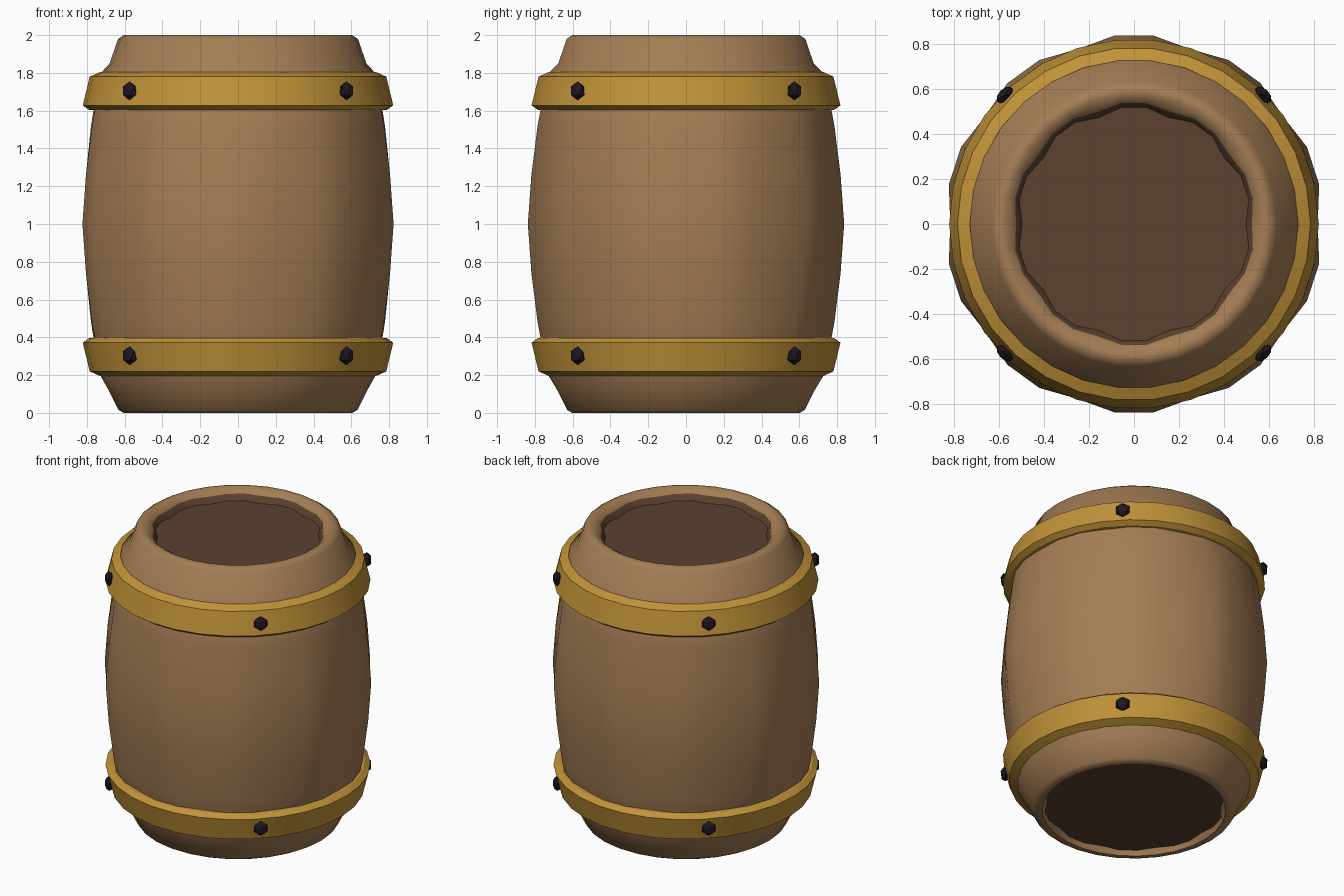
import bpy, bmesh, math
from mathutils import Matrix, Vector

if "Cube" in bpy.data.objects:
    bpy.data.objects.remove(bpy.data.objects["Cube"])

SIDES = 30  # ten staves, three segments each


def material(name, color):
    m = bpy.data.materials.new(name)
    m.diffuse_color = (*color, 1)
    m.use_nodes = True
    m.node_tree.nodes["Principled BSDF"].inputs["Base Color"].default_value = m.diffuse_color
    return m


WOOD = material("wood", (0.37, 0.205, 0.09))
DARK = material("dark_wood", (0.105, 0.053, 0.028))
BRASS = material("brass", (0.53, 0.29, 0.04))
IRON = material("black_iron", (0.014, 0.009, 0.014))


def finish(bm, name, mats, angle=None):
    bmesh.ops.recalc_face_normals(bm, faces=bm.faces)
    mesh = bpy.data.meshes.new(name)
    bm.to_mesh(mesh)
    bm.free()
    for m in mats:
        mesh.materials.append(m)
    ob = bpy.data.objects.new(name, mesh)
    bpy.context.collection.objects.link(ob)
    if angle:
        bpy.ops.object.select_all(action='DESELECT')
        ob.select_set(True)
        bpy.context.view_layer.objects.active = ob
        bpy.ops.object.shade_smooth_by_angle(angle=math.radians(angle))
    return ob


def lathe(profile, closed=False):
    """Spin (radius, z, seam depth, material) points around z."""
    bm = bmesh.new()
    rings = []
    for r, z, seam, _ in profile:
        ring = []
        for i in range(SIDES):
            a = 2 * math.pi * i / SIDES
            q = r - (seam if i % 3 == 0 else 0)
            ring.append(bm.verts.new((q * math.cos(a), q * math.sin(a), z)))
        rings.append(ring)
    n = len(rings)
    for k in range(n if closed else n - 1):
        lo, hi = rings[k], rings[(k + 1) % n]
        for i in range(SIDES):
            j = (i + 1) % SIDES
            f = bm.faces.new((lo[i], lo[j], hi[j], hi[i]))
            f.material_index = profile[k][3]
    if not closed:  # recessed lids
        bm.faces.new(rings[0]).material_index = 1
        bm.faces.new(rings[-1]).material_index = 1
    return bm


# Barrel body with shallow stave seams and recessed dark lids
body = [
    (0.565, 0.035, 0.02, 0), (0.575, 0.0, 0, 0), (0.605, 0.0, 0, 0),
    (0.632, 0.015, 0, 0), (0.685, 0.12, 0, 0), (0.74, 0.21, 0.005, 0),
    (0.79, 0.48, 0.012, 0), (0.823, 0.74, 0.02, 0), (0.842, 1.0, 0.025, 0),
    (0.823, 1.26, 0.02, 0), (0.79, 1.52, 0.012, 0), (0.74, 1.79, 0.005, 0),
    (0.68, 1.85, 0, 0), (0.635, 1.98, 0, 0), (0.605, 2.0, 0, 0),
    (0.575, 2.0, 0, 0), (0.54, 1.97, 0.015, 1), (0.522, 1.93, 0.024, 1),
]
finish(lathe(body), "barrel_body", [WOOD, DARK], 40)

# Hoops: the lower one mirrors the upper one
hoop = [(0.74, 1.60, 0, 0), (0.79, 1.605, 0, 0), (0.822, 1.628, 0, 0),
        (0.785, 1.78, 0, 0), (0.73, 1.805, 0, 0)]
for name, flip in (("upper_hoop", False), ("lower_hoop", True)):
    pts = [(r, 2 - z if flip else z, s, m) for r, z, s, m in hoop]
    finish(lathe(pts, True), name, [BRASS], 25)

# Faceted rivets on the diagonals
for level, z in (("upper", 1.705), ("lower", 0.302)):
    for k in range(4):
        a = math.pi / 4 + k * math.pi / 2
        bm = bmesh.new()
        bmesh.ops.create_icosphere(
            bm, subdivisions=1, radius=0.05,
            matrix=Matrix.Translation(Vector((0.812 * math.cos(a), 0.812 * math.sin(a), z)))
            @ Matrix.Rotation(a, 4, 'Z') @ Matrix.Diagonal((0.6, 1, 1, 1)))
        finish(bm, f"{level}_rivet_{k + 1}", [IRON])
